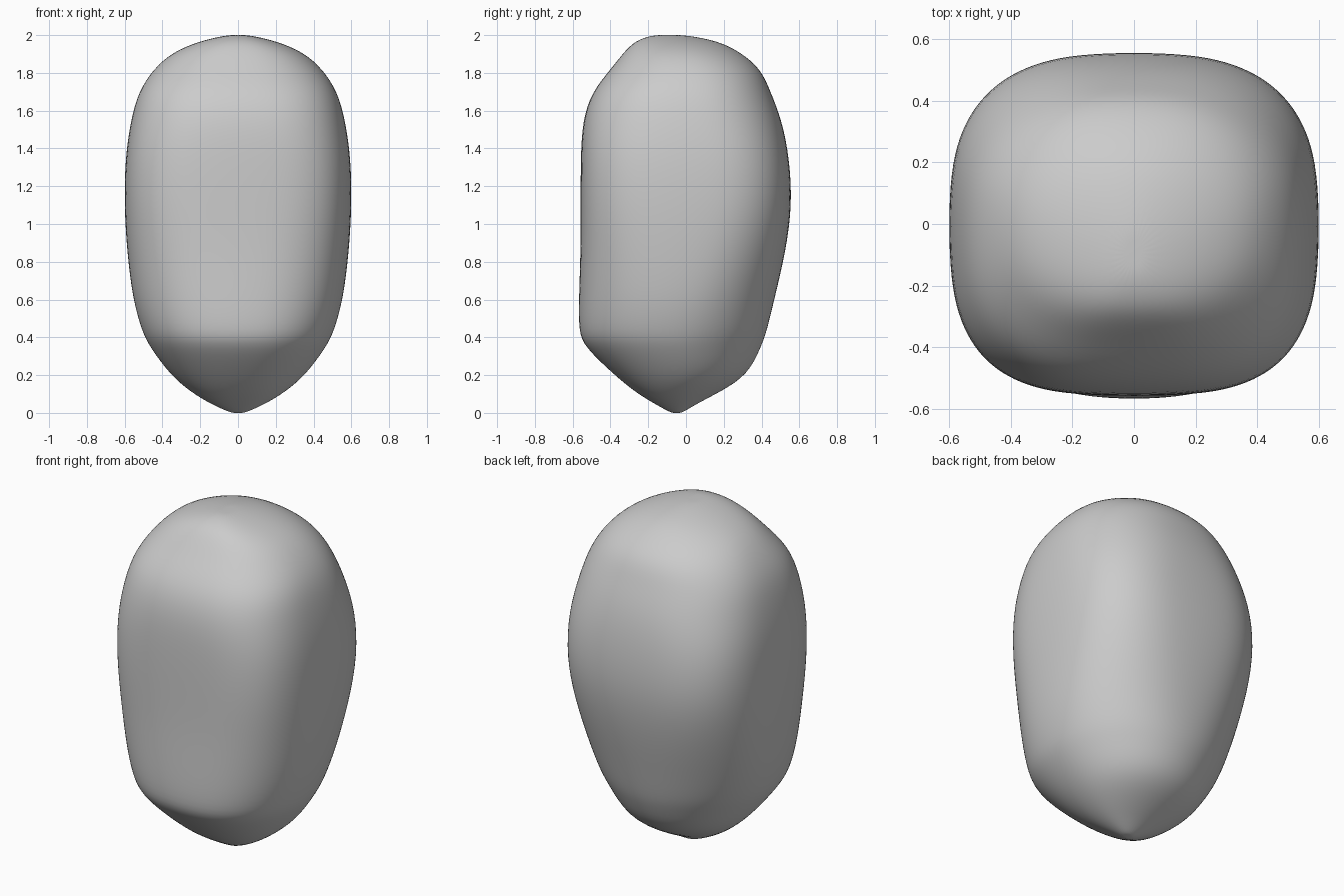
import bpy
import bmesh
from math import cos, sin, pi, copysign

if "Cube" in bpy.data.objects:
    bpy.data.objects.remove(bpy.data.objects["Cube"])

# Stone colour
stone = bpy.data.materials.new("stone_grey")
stone.use_nodes = True
grey = (0.6, 0.6, 0.6, 1)
stone.diffuse_color = grey
stone.node_tree.nodes["Principled BSDF"].inputs["Base Color"].default_value = grey

# Level sections: height, half width, front y, back y, squareness
SECTIONS = [
    (0, .04, -.08, -.02, 2),
    (.05, .15, -.17, .06, 2),
    (.11, .25, -.27, .18, 2),
    (.2, .36, -.38, .33, 2),
    (.35, .47, -.54, .4, 2),
    (.43, .51, -.57, .43, 2.1),
    (.6, .56, -.57, .47, 2.2),
    (.85, .59, -.56, .53, 2.5),
    (1.1, .605, -.56, .565, 2.8),
    (1.35, .6, -.56, .55, 2.8),
    (1.55, .57, -.55, .51, 2.5),
    (1.7, .53, -.5, .45, 2.4),
    (1.82, .45, -.4, .4, 2.2),
    (1.91, .35, -.33, .29, 2.1),
    (1.97, .2, -.27, .17, 2),
    (2, .06, -.18, 0, 2),
]
SIDES = 32


def rounded(value, squareness):
    """Signed power used by a squared-off ellipse."""
    return copysign(abs(value) ** (2 / squareness), value)


def section_ring(bm, height, half_width, front, back, squareness):
    """One level outline, slightly flatter along the front."""
    middle, half_depth = (front + back) / 2, (back - front) / 2
    ring = []
    for i in range(SIDES):
        angle = 2 * pi * i / SIDES
        n = squareness + 0.3 * max(0, -sin(angle)) ** 0.5
        x = half_width * rounded(cos(angle), n)
        y = middle + half_depth * rounded(sin(angle), n)
        ring.append(bm.verts.new((x, y, height)))
    return ring


def close_end(bm, ring):
    """Fan of triangles across an end ring."""
    centre = sum((v.co for v in ring), ring[0].co * 0) / SIDES
    tip = bm.verts.new(centre)
    for i in range(SIDES):
        bm.faces.new((ring[i], ring[(i + 1) % SIDES], tip))


# Boulder skin lofted through the sections
bm = bmesh.new()
rings = [section_ring(bm, *section) for section in SECTIONS]
for low, high in zip(rings, rings[1:]):
    for i in range(SIDES):
        j = (i + 1) % SIDES
        bm.faces.new((low[i], low[j], high[j], high[i]))
close_end(bm, rings[0])
close_end(bm, rings[-1])
bmesh.ops.recalc_face_normals(bm, faces=bm.faces)
for face in bm.faces:
    face.smooth = True

mesh = bpy.data.meshes.new("boulder")
bm.to_mesh(mesh)
bm.free()
mesh.materials.append(stone)
boulder = bpy.data.objects.new("boulder", mesh)
bpy.context.collection.objects.link(boulder)

# Soften the worn surface
soften = boulder.modifiers.new("soften", "SUBSURF")
soften.levels = soften.render_levels = 2
